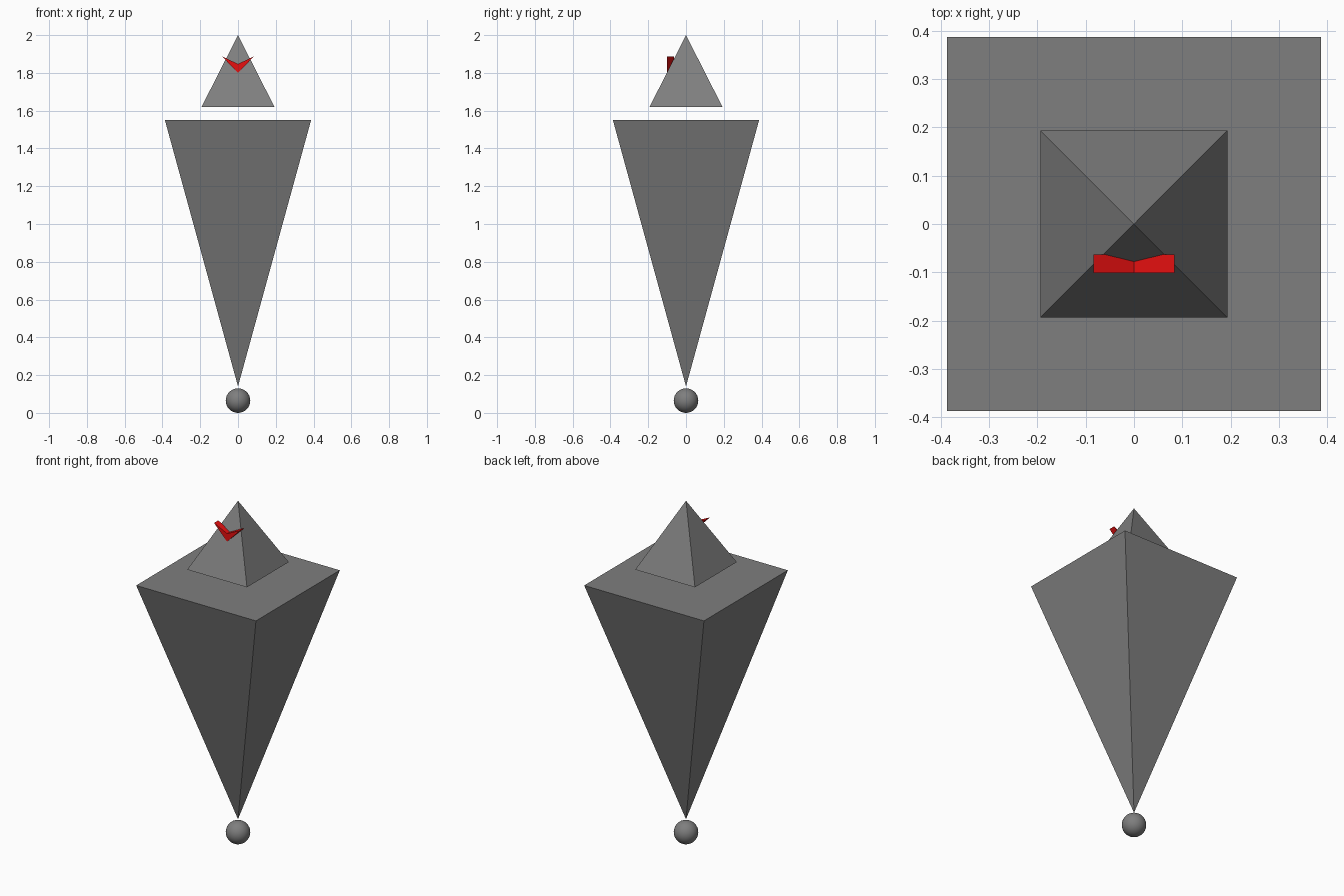
import bpy
import bmesh
from math import pi, sqrt

cube = bpy.data.objects.get("Cube")
if cube:
    bpy.data.objects.remove(cube, do_unlink=True)


def make_material(name, color):
    mat = bpy.data.materials.new(name)
    mat.use_nodes = True
    mat.diffuse_color = color
    bsdf = next(n for n in mat.node_tree.nodes if n.type == 'BSDF_PRINCIPLED')
    bsdf.inputs["Base Color"].default_value = color
    return mat


grey = make_material("stone grey", (0.21, 0.21, 0.21, 1))
red = make_material("bright red", (0.8, 0.005, 0.005, 1))


def pyramid(name, half_width, base_z, apex_z):
    """Square pyramid with sides along x and y; it may point up or down."""
    height = apex_z - base_z
    bpy.ops.mesh.primitive_cone_add(
        vertices=4, radius1=half_width * sqrt(2), radius2=0, depth=abs(height),
        location=(0, 0, (base_z + apex_z) / 2),
        rotation=(0 if height > 0 else pi, 0, pi / 4))
    obj = bpy.context.object
    obj.name = name
    bpy.ops.object.transform_apply(location=False, rotation=True, scale=False)
    obj.data.materials.append(grey)


# Head and inverted body
pyramid("head", 0.193, 1.62, 2.0)
pyramid("body", 0.387, 1.55, 0.14)

# Ball under the body
bpy.ops.mesh.primitive_uv_sphere_add(segments=32, ring_count=16, radius=0.065,
                                     location=(0, 0, 0.065))
ball = bpy.context.object
ball.name = "foot_ball"
ball.data.materials.append(grey)
bpy.ops.object.shade_smooth()

# Chevron visor, extruded back into the head
bm = bmesh.new()
outline = [(0, 1.80), (0.084, 1.887), (0, 1.847), (-0.084, 1.887)]
face = bm.faces.new([bm.verts.new((x, -0.101, z)) for x, z in outline])
back = bmesh.ops.extrude_face_region(bm, geom=[face], use_keep_orig=True)
bmesh.ops.translate(bm, vec=(0, 0.038, 0),
                    verts=[v for v in back["geom"] if isinstance(v, bmesh.types.BMVert)])
bmesh.ops.recalc_face_normals(bm, faces=bm.faces)
mesh = bpy.data.meshes.new("visor")
bm.to_mesh(mesh)
bm.free()
mesh.materials.append(red)
visor = bpy.data.objects.new("visor", mesh)
bpy.context.collection.objects.link(visor)
